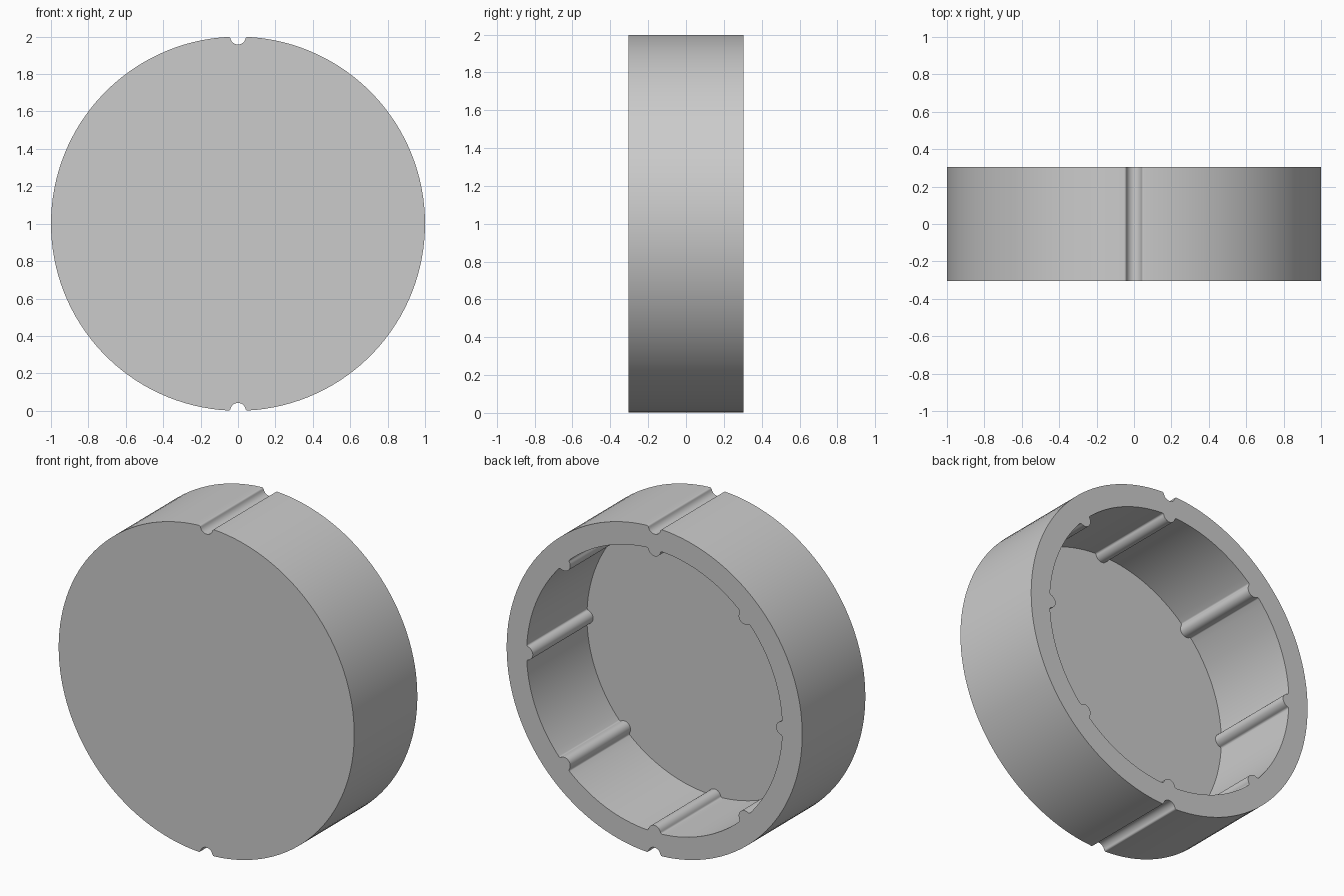
import bpy
import bmesh
from math import atan2, cos, pi, sin, sqrt

cube = bpy.data.objects.get("Cube")
if cube:
    bpy.data.objects.remove(cube)

OUTER, INNER = 1.0, 0.865
FRONT, FLOOR, BACK = -0.305, -0.278, 0.305


def bump_profile(a=0.042, f=0.012, steps=6):
    """Half-round with filleted feet, as (sideways, inward) points."""
    cx = sqrt((a + f) ** 2 - f ** 2)
    tilt = atan2(f, cx)
    foot = [(cx + f * cos(t), f + f * sin(t))
            for t in (-pi / 2 - (pi / 2 - tilt) * i / steps for i in range(steps))]
    crown = [(a * sin(t), a * cos(t))
             for t in ((pi / 2 - tilt) * (1 - i / 8) for i in range(9))]
    half = foot + crown
    return [(-x, h) for x, h in half] + [p for p in reversed(half[:-1])]


def outline(radius, count, arc_steps):
    """Circle with evenly spaced inward bumps, starting at the top."""
    profile = bump_profile()
    reach = profile[-1][0] / radius
    pitch = 2 * pi / count
    points = []
    for k in range(count):
        mid = pi / 2 + k * pitch
        polar = [(mid + s / radius, radius - h) for s, h in profile]
        polar += [(mid + reach + (pitch - 2 * reach) * i / arc_steps, radius)
                  for i in range(1, arc_steps)]
        points += [(r * cos(t), 1 + r * sin(t)) for t, r in polar]
    return points


bm = bmesh.new()


def add_loop(points, y):
    verts = [bm.verts.new((x, y, z)) for x, z in points]
    edges = [bm.edges.new((v, verts[i - 1])) for i, v in enumerate(verts)]
    return verts, edges


def bridge(a, b):
    for i in range(len(a)):
        bm.faces.new((a[i - 1], a[i], b[i], b[i - 1]))


# Grooved outside and ribbed inside outlines
outside = outline(OUTER, 2, 64)
inside = outline(INNER, 8, 16)
front, _ = add_loop(outside, FRONT)
rim_out, rim_out_edges = add_loop(outside, BACK)
rim_in, rim_in_edges = add_loop(inside, BACK)
floor, _ = add_loop(inside, FLOOR)

# Walls, closed front, recessed floor and flat back rim
bridge(front, rim_out)
bridge(rim_in, floor)
bm.faces.new(front)
bm.faces.new(floor)
bmesh.ops.triangle_fill(bm, edges=rim_out_edges + rim_in_edges, use_beauty=True)
bmesh.ops.recalc_face_normals(bm, faces=bm.faces[:])

mesh = bpy.data.meshes.new("round_cap")
bm.to_mesh(mesh)
bm.free()
cap = bpy.data.objects.new("round_cap", mesh)
bpy.context.collection.objects.link(cap)

# Plain grey finish
grey = bpy.data.materials.new("light_grey")
grey.use_nodes = True
colour = (0.6, 0.6, 0.6, 1)
grey.diffuse_color = colour
grey.node_tree.nodes["Principled BSDF"].inputs["Base Color"].default_value = colour
mesh.materials.append(grey)

bpy.ops.object.select_all(action="DESELECT")
cap.select_set(True)
bpy.context.view_layer.objects.active = cap
bpy.ops.object.shade_smooth_by_angle(angle=pi / 6)
